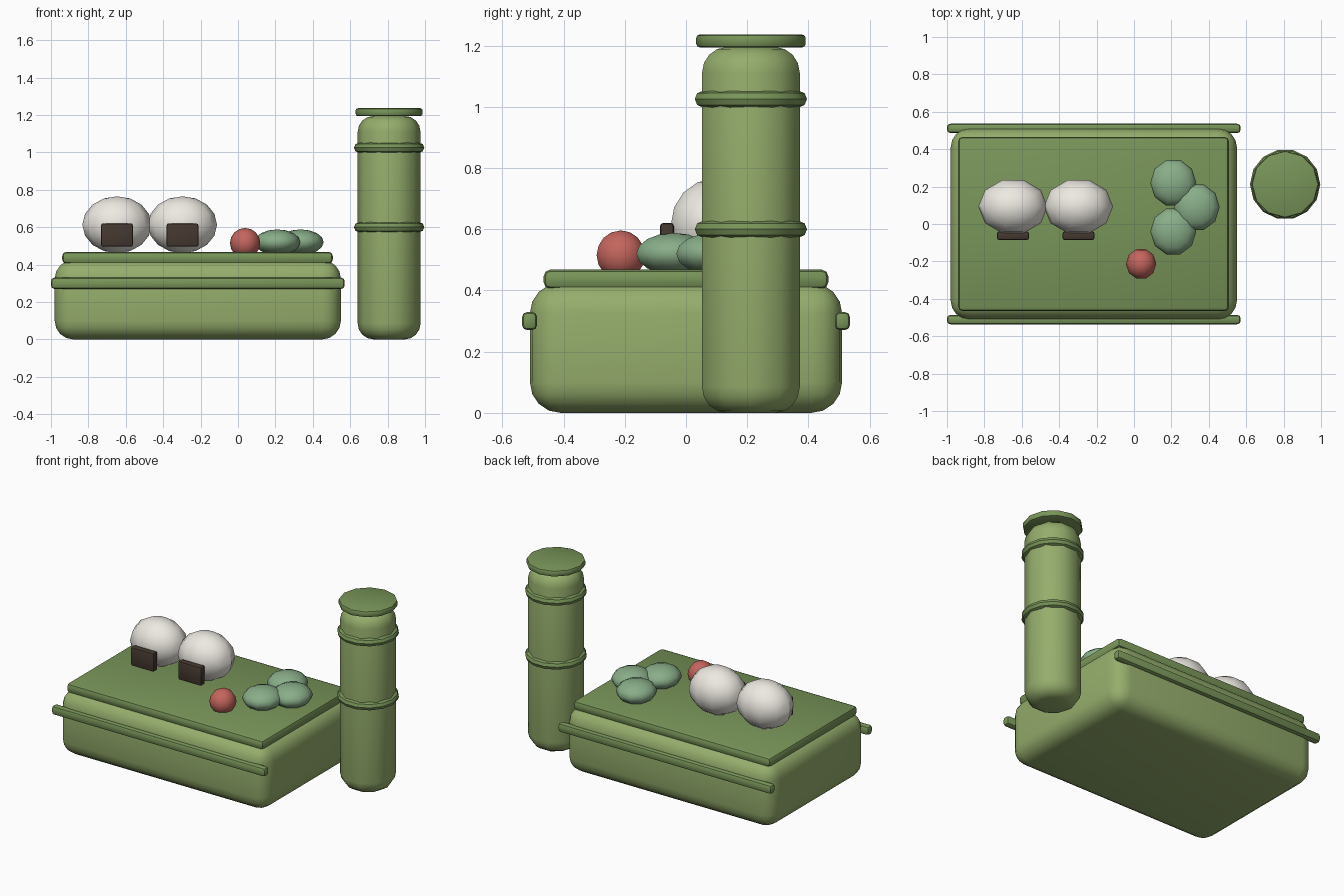
import bpy, bmesh
from math import cos, sin, pi, radians

if "Cube" in bpy.data.objects:
    bpy.data.objects.remove(bpy.data.objects["Cube"])


def material(name, rgb):
    m = bpy.data.materials.new(name)
    m.diffuse_color = (*rgb, 1)
    m.use_nodes = True
    m.node_tree.nodes["Principled BSDF"].inputs["Base Color"].default_value = m.diffuse_color
    return m


GREEN = material("light_green", (0.30, 0.42, 0.15))
TRIM = material("trim_green", (0.19, 0.30, 0.10))
RICE = material("rice_white", (0.85, 0.82, 0.76))
NORI = material("seaweed", (0.06, 0.04, 0.03))
RED = material("tomato_red", (0.55, 0.13, 0.11))
LEAF = material("vegetable_green", (0.25, 0.42, 0.25))


def finish(bm, name, mat, loc, angle=40):
    bmesh.ops.recalc_face_normals(bm, faces=bm.faces)
    me = bpy.data.meshes.new(name)
    bm.to_mesh(me)
    bm.free()
    me.materials.append(mat)
    ob = bpy.data.objects.new(name, me)
    ob.location = loc
    bpy.context.collection.objects.link(ob)
    bpy.ops.object.select_all(action='DESELECT')
    ob.select_set(True)
    bpy.context.view_layer.objects.active = ob
    bpy.ops.object.shade_smooth_by_angle(angle=radians(angle))
    return ob


def rounded_box(name, mat, xs, ys, zs, bevel, segments):
    bm = bmesh.new()
    bmesh.ops.create_cube(bm, size=1)
    spans = (xs, ys, zs)
    for v in bm.verts:
        v.co = [v.co[i] * (spans[i][1] - spans[i][0]) for i in range(3)]
    bmesh.ops.bevel(bm, geom=bm.edges[:], offset=bevel, segments=segments,
                    profile=0.5, affect='EDGES')
    return finish(bm, name, mat, [(a + b) / 2 for a, b in spans])


def lathe(name, mat, profile, sides, loc, scale=(1, 1), closed=False):
    """Revolve (radius, z) points; open profiles get end caps."""
    bm = bmesh.new()
    rings = []
    for r, z in profile:
        rings.append([bm.verts.new((r * scale[0] * cos(2 * pi * k / sides),
                                    r * scale[1] * sin(2 * pi * k / sides), z))
                      for k in range(sides)])
    pairs = list(zip(rings, rings[1:]))
    if closed:
        pairs.append((rings[-1], rings[0]))
    else:
        bm.faces.new(rings[0])
        bm.faces.new(rings[-1])
    for a, b in pairs:
        for k in range(sides):
            j = (k + 1) % sides
            bm.faces.new((a[k], a[j], b[j], b[k]))
    bmesh.ops.remove_doubles(bm, verts=bm.verts, dist=1e-5)
    return finish(bm, name, mat, loc)


def ball(name, mat, loc, rx, ry, rz, sides=10, rings=8):
    prof = [(sin(pi * i / rings), -rz * cos(pi * i / rings)) for i in range(rings + 1)]
    return lathe(name, mat, prof, sides, loc, (rx, ry))


def rounded_can(r, z0, z1, b, n):
    """Profile of a can with rounded rims."""
    arc = [(b * sin(pi / 2 * i / n), b * cos(pi / 2 * i / n)) for i in range(n + 1)]
    low = [(r - b + s, z0 + b - c) for s, c in arc]
    return low + [(r - b + s, z1 - b + c) for s, c in reversed(arc)]


# Lunch box, lid and side rails
rounded_box("box_body", GREEN, (-0.98, 0.55), (-0.51, 0.51), (0, 0.425), 0.1, 4)
rounded_box("box_lid", TRIM, (-0.94, 0.507), (-0.465, 0.465), (0.405, 0.468), 0.022, 2)
for side, y in (("front", -0.511), ("back", 0.511)):
    rounded_box(side + "_rail", TRIM, (-1.0, 0.57), (y - 0.025, y + 0.025),
                (0.27, 0.33), 0.018, 2)

# Rice balls with seaweed wraps
for i, x in enumerate((-0.647, -0.297), 1):
    ball(f"rice_ball_{i}", RICE, (x, 0.093, 0.613), 0.185, 0.15, 0.152)
    rounded_box(f"seaweed_wrap_{i}", NORI, (x - 0.085, x + 0.085),
                (-0.085, -0.04), (0.496, 0.62), 0.01, 2)

# Tomato and vegetables
ball("tomato", RED, (0.038, -0.213, 0.515), 0.081, 0.083, 0.081)
for i, (x, y) in enumerate(((0.21, 0.22), (0.335, 0.09), (0.21, -0.04)), 1):
    ball(f"vegetable_{i}", LEAF, (x, y, 0.52), 0.123, 0.128, 0.068)

# Flask with two bands and a cap
fx, fy = 0.808, 0.212
lathe("flask_body", GREEN, rounded_can(0.168, 0, 1.195, 0.085, 4), 10, (fx, fy, 0))
for name, z in (("lower_band", 0.6), ("upper_band", 1.025)):
    tube = [(0.161 + 0.027 * cos(2 * pi * i / 8), 0.027 * sin(2 * pi * i / 8)) for i in range(8)]
    lathe(name, TRIM, tube, 14, (fx, fy, z), closed=True)
lathe("flask_cap", TRIM, rounded_can(0.179, 1.194, 1.236, 0.012, 2), 12, (fx, fy, 0))
